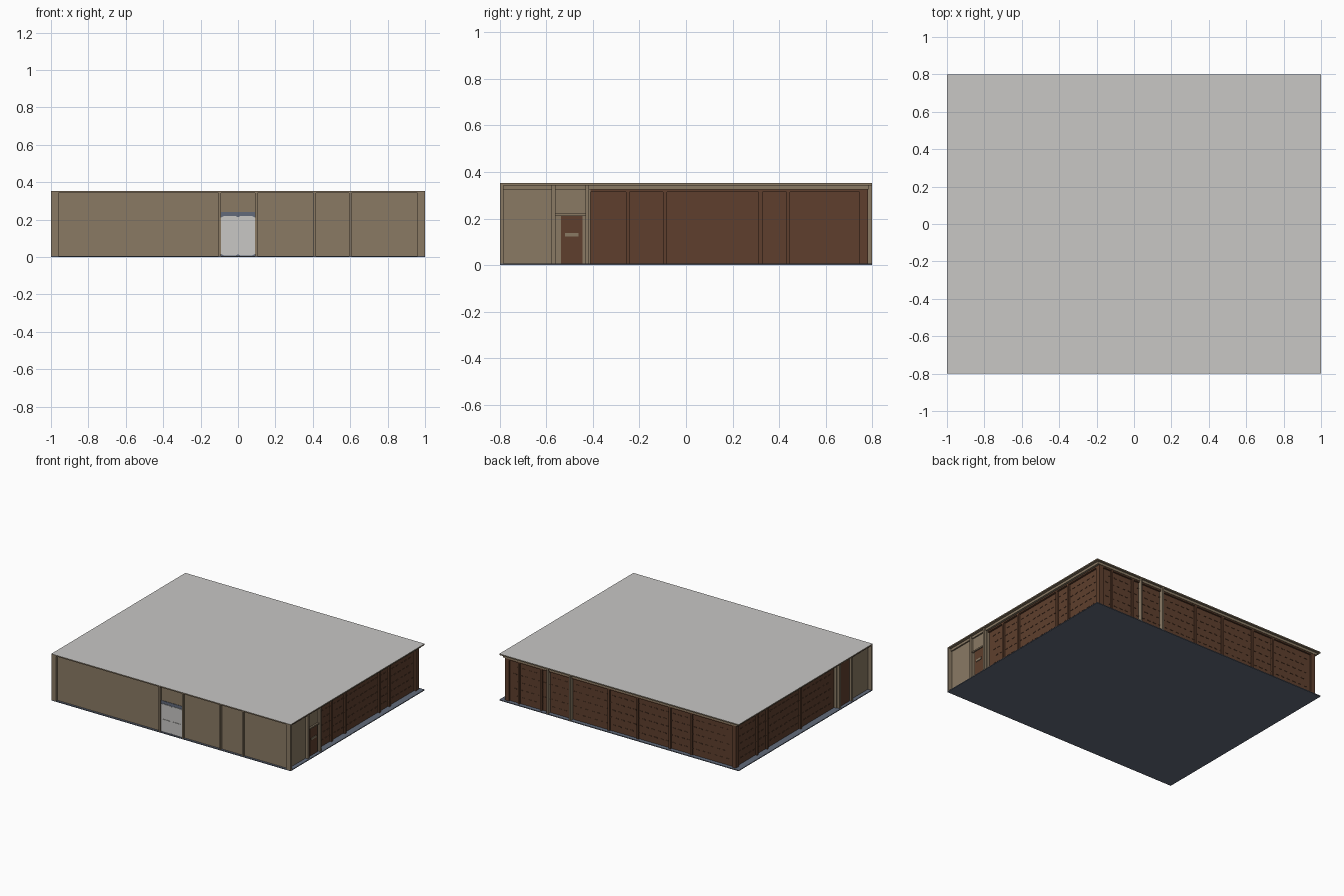
import bpy

if "Cube" in bpy.data.objects:
    bpy.data.objects.remove(bpy.data.objects["Cube"], do_unlink=True)


def make_material(name, rgb):
    lin = [((c / 255 + 0.055) / 1.055) ** 2.4 for c in rgb]
    mat = bpy.data.materials.new(name)
    mat.use_nodes = True
    mat.diffuse_color = (*lin, 1)
    mat.node_tree.nodes["Principled BSDF"].inputs["Base Color"].default_value = (*lin, 1)
    return mat


beige = make_material("beige plaster", (138, 122, 100))
brown = make_material("brown brick", (94, 63, 45))
grey = make_material("light grey", (200, 199, 197))
slate = make_material("slate blue", (98, 106, 122))


def add_mesh(name, verts, faces, mat):
    mesh = bpy.data.meshes.new(name)
    mesh.from_pydata(verts, [], faces)
    mesh.materials.append(mat)
    obj = bpy.data.objects.new(name, mesh)
    bpy.context.collection.objects.link(obj)
    return obj


CUBE = [(0, 1, 3, 2), (4, 6, 7, 5), (0, 4, 5, 1), (2, 3, 7, 6), (0, 2, 6, 4), (1, 5, 7, 3)]


def boxes(name, mat, spans):
    """One object made of boxes, each given as x, y and z ranges."""
    verts, faces = [], []
    for xs, ys, zs in spans:
        n = len(verts)
        verts += [(x, y, z) for x in sorted(xs) for y in sorted(ys) for z in sorted(zs)]
        faces += [tuple(n + i for i in f) for f in CUBE]
    return add_mesh(name, verts, faces, mat)


TOP = 0.352
FLOOR = 0.006
EAVE = 0.325
SIDE, BACK, FRONT = 0.96, 0.77, -0.785   # wall planes
SPLIT = -0.41                            # brick starts behind this y

# Floor slab and roof
boxes("floor_slab", slate, [((-1, 1), (-0.8, 0.8), (0, FLOOR))])
roof = boxes("roof", beige, [((-1, 1), (-0.8, 0.8), (TOP - 0.009, TOP))])
roof.data.materials.append(grey)
for face in roof.data.polygons:
    face.material_index = 1 if face.normal.z > 0.5 else 0
boxes("eave_beam", beige, [((-0.98, 0.98), (FRONT, 0.785), (EAVE, TOP - 0.009))])

# Walls
boxes("front_walls", beige, [((-SIDE - 0.01, SIDE + 0.01), (FRONT, SPLIT), (FLOOR, EAVE))])
boxes("brick_walls", brown, [((-SIDE + 0.01, SIDE - 0.01), (SPLIT, BACK), (FLOOR, EAVE))])

# Front ribs, including the ends of the front wall
boxes("front_ribs", beige, [((x - 0.006, x + 0.006), (-0.8, FRONT), (FLOOR, TOP - 0.009))
                            for x in (-0.994, -0.097, 0.097, 0.41, 0.6, 0.994)])
boxes("front_corner_returns", beige, [((s * 0.96, s * 1.0), (-0.8, FRONT), (FLOOR, TOP - 0.009))
                                      for s in (-1, 1)])

# Brick frame: posts and head bands on the back and both sides
posts = []
for x in (0.85, 0.665, 0.10, -0.14, -0.41, -0.59):
    posts.append(((x - 0.008, x + 0.008), (BACK, 0.782), (FLOOR, EAVE)))
for y in (-0.25, -0.09, 0.32, 0.44):
    posts.append(((SIDE - 0.01, SIDE + 0.004), (y - 0.008, y + 0.008), (FLOOR, EAVE)))
for y in (0.52, 0.4, 0.0):
    posts.append(((-SIDE + 0.01, -SIDE - 0.004), (y - 0.008, y + 0.008), (FLOOR, EAVE)))
for s in (-1, 1):
    posts.append(((s * 0.93, s * (SIDE + 0.004)), (0.745, 0.782), (FLOOR, EAVE)))
    posts.append(((s * 0.93, s * (SIDE + 0.004)), (SPLIT, 0.78), (0.315, EAVE)))
posts.append(((-SIDE, SIDE), (0.76, 0.782), (0.315, EAVE)))
boxes("brick_posts_and_bands", brown, posts)

# Beige columns on the back and at the brick ends
columns = [((x - 0.006, x + 0.006), (BACK, 0.8), (FLOOR, TOP - 0.009)) for x in (0.41, 0.6)]
for s in (-1, 1):
    for y in (-0.425, -0.57):
        columns.append(((s * SIDE, s * 0.99), (y - 0.008, y + 0.008), (FLOOR, TOP - 0.009)))
boxes("beige_columns", beige, columns)

# Raised brick courses, staggered row by row
bricks = []
for row in range(5):
    z = 0.05 + row * 0.055
    shift = 0.025 * (row % 2)
    for i in range(36):
        x = -0.9 + shift + i * 0.05
        bricks.append(((x, x + 0.025), (BACK, BACK + 0.003), (z, z + 0.006)))
    for i in range(22):
        y = -0.37 + shift + i * 0.05
        for s in (-1, 1):
            bricks.append(((s * 0.95, s * 0.953), (y, y + 0.025), (z, z + 0.006)))
boxes("brick_courses", brown, bricks)

# Double front door with clipped corners in a slate frame
boxes("front_door_frame", slate, [((-0.09, 0.09), (FRONT - 0.003, FRONT), (FLOOR, 0.24))])


def leaf(name, x0, x1):
    c, z0, z1 = 0.012, 0.009, 0.218
    rim = [(x0 + c, z0), (x1 - c, z0), (x1, z0 + c / 2), (x1, z1 - c / 2),
           (x1 - c, z1), (x0 + c, z1), (x0, z1 - c / 2), (x0, z0 + c / 2)]
    n = len(rim)
    verts = [(x, y, z) for y in (FRONT - 0.007, FRONT - 0.003) for x, z in rim]
    faces = [tuple(range(n)), tuple(reversed(range(n, 2 * n)))]
    faces += [(i, i + n, (i + 1) % n + n, (i + 1) % n) for i in range(n)]
    add_mesh(name, verts, faces, grey)


leaf("front_door_right_leaf", -0.09, 0.0)
leaf("front_door_left_leaf", 0.0, 0.09)
boxes("front_door_bars", grey, [((s * 0.015, s * 0.075), (FRONT - 0.011, FRONT - 0.007), (0.1, 0.105))
                                for s in (-1, 1)])

# Side door with letter plate, and the brick bay opposite
boxes("side_door", brown, [((0.965, 0.976), (-0.537, -0.445), (FLOOR, 0.21))])
boxes("side_door_plate", beige, [((0.976, 0.98), (-0.52, -0.462), (0.123, 0.138))])
boxes("side_door_lintel", beige, [((0.965, 0.982), (-0.56, -0.43), (0.212, 0.222))])
boxes("side_brick_bay", brown, [((-0.976, -0.965), (-0.56, -0.43), (FLOOR, EAVE))])
